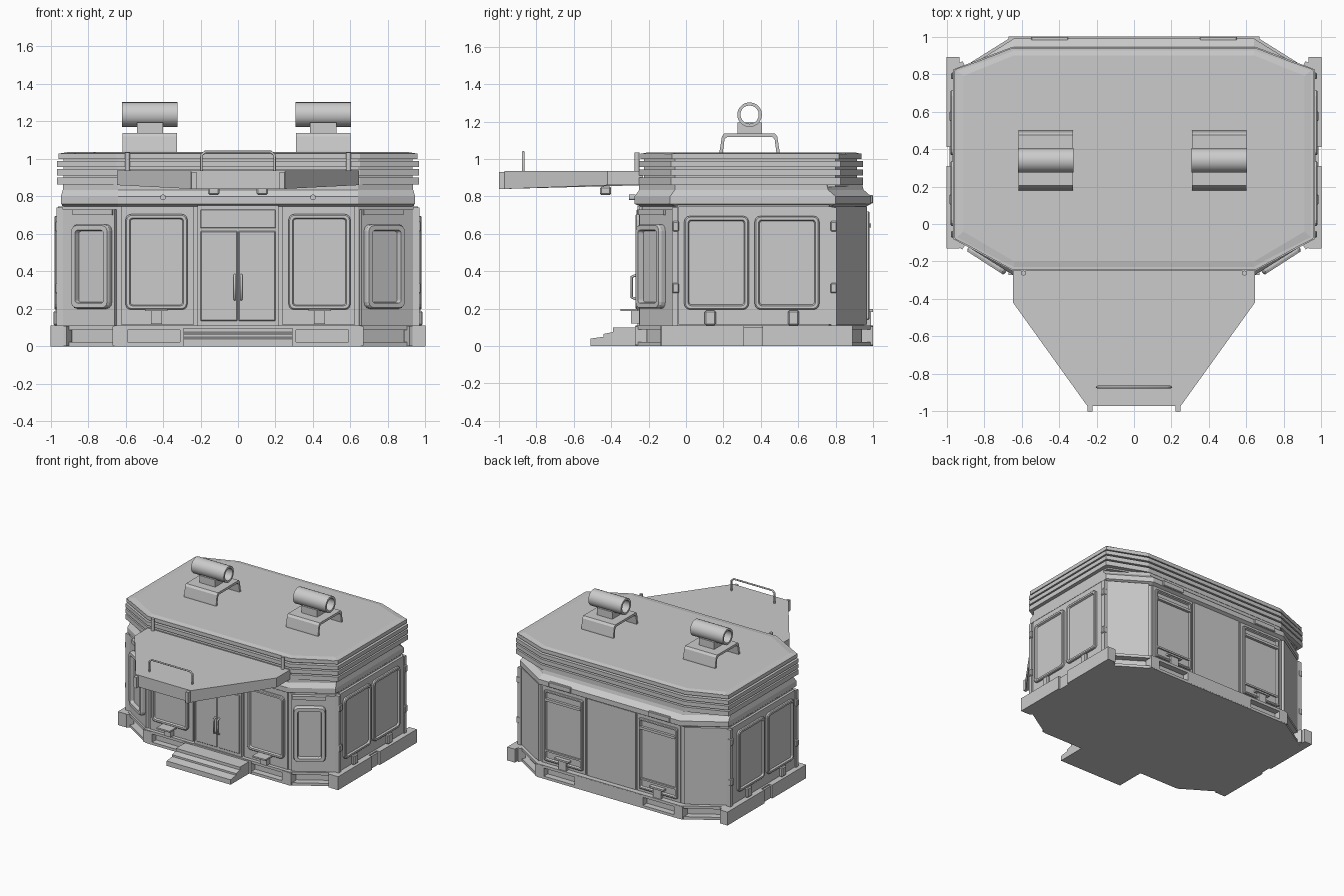
import bpy, bmesh, math
from mathutils import Vector, Matrix

if "Cube" in bpy.data.objects:
    bpy.data.objects.remove(bpy.data.objects["Cube"])


def finish(name, bm, smooth=False):
    bmesh.ops.recalc_face_normals(bm, faces=bm.faces)
    me = bpy.data.meshes.new(name)
    bm.to_mesh(me)
    bm.free()
    ob = bpy.data.objects.new(name, me)
    bpy.context.collection.objects.link(ob)
    if smooth:
        bpy.ops.object.select_all(action='DESELECT')
        ob.select_set(True)
        bpy.context.view_layer.objects.active = ob
        bpy.ops.object.shade_smooth_by_angle(angle=math.radians(40))
    return ob


def loft(name, rings, cap=True, closed=False, smooth=False):
    """Skin a stack of equal-length rings of 3D points."""
    bm = bmesh.new()
    vs = [[bm.verts.new(p) for p in r] for r in rings]
    pairs = list(zip(vs, vs[1:])) + ([(vs[-1], vs[0])] if closed else [])
    for a, b in pairs:
        for i in range(len(a)):
            j = (i + 1) % len(a)
            bm.faces.new((a[i], a[j], b[j], b[i]))
    if cap and not closed:
        bm.faces.new(vs[0])
        bm.faces.new(vs[-1])
    return finish(name, bm, smooth)


def prism(name, pts, z0, z1):
    return loft(name, [[(x, y, z) for x, y in pts] for z in (z0, z1)])


def octa(xw, y0, y1, f, b, cx=0.64):
    """Chamfered plan: half width, front, back, chamfer depths."""
    r = [(cx, y0), (xw, y0 + f), (xw, y1 - b), (cx, y1)]
    return r + [(-x, y) for x, y in reversed(r)]


def place(c, n):
    """Wall frame: local x along wall, y outward, z up."""
    n = Vector((n[0], n[1], 0)).normalized()
    m = Matrix((Vector((n.y, -n.x, 0)), n, Vector((0, 0, 1)))).transposed().to_4x4()
    return Matrix.Translation(c) @ m


def box(name, c, size, n=(0, 1), bevel=0):
    bm = bmesh.new()
    bmesh.ops.create_cube(bm, size=1)
    bmesh.ops.scale(bm, vec=size, verts=bm.verts)
    if bevel:
        bmesh.ops.bevel(bm, geom=bm.edges[:], offset=bevel, segments=1, affect='EDGES')
    bmesh.ops.transform(bm, matrix=place(c, n), verts=bm.verts)
    return finish(name, bm)


def round_rect(w, h, r, d, m, seg=3):
    pts = []
    for k, (sx, sz) in enumerate([(1, 1), (-1, 1), (-1, -1), (1, -1)]):
        for i in range(seg + 1):
            a = math.pi / 2 * (k + i / seg)
            pts.append(m @ Vector((sx * (w / 2 - r) + r * math.cos(a), d,
                                   sz * (h / 2 - r) + r * math.sin(a))))
    return pts


def window(name, c, n, w, h, depth=0.02, border=0.02, r=0.03, pane=0.006):
    """Raised rounded frame with a recessed pane."""
    m = place(c, n)
    spec = [(0, -0.01), (0, depth * .7), (.006, depth), (border, depth), (border + .006, pane)]
    loft(name, [round_rect(w - 2 * i, h - 2 * i, max(r - i * .6, .006), d, m) for i, d in spec])


def rail(name, pts, radius):
    cu = bpy.data.curves.new(name, 'CURVE')
    cu.dimensions = '3D'
    cu.bevel_depth, cu.bevel_resolution, cu.use_fill_caps = radius, 2, True
    sp = cu.splines.new('POLY')
    sp.points.add(len(pts) - 1)
    for p, q in zip(sp.points, pts):
        p.co = (*q, 1)
    bpy.context.collection.objects.link(bpy.data.objects.new(name, cu))


FR, BK = (0, -1), (0, 1)

# Base: two plates around a recessed core, giving open niches
base = octa(.97, -.27, 1.0, .20, .20, .65)
prism("base_bottom_plate", base, 0, .022)
prism("base_top_plate", base, .088, .11)
prism("base_core", octa(.93, -.22, .95, .19, .19, .63), .02, .09)
for s in (-1, 1):
    for x in (.27, .63):
        box("base_block_front", (s * x, -.24, .055), (.08, .064, .1), FR)
        box("base_block_back", (s * x, .97, .055), (.08, .062, .1), BK)
    for y, n in ((-.092, (.2, -.32)), (.825, (.2, .32))):
        box("base_corner_block", (s * .93, y, .055), (.07, .06, .108), (s * n[0], n[1]))
    for y, l in ((.09, .44), (.65, .48)):
        box("side_base_beam", (s * .965, y, .055), (l, .07, .11), (s, 0))
    box("side_base_link", (s * .955, .36, .05), (.12, .06, .1), (s, 0))
box("base_block_rear_centre", (0, .97, .055), (.5, .062, .1), BK)

# Entrance steps, from a side profile
step = [(-.51, 0), (-.51, .04), (-.44, .05), (-.44, .065), (-.39, .075), (-.39, .098), (-.24, .098), (-.24, 0)]
loft("entrance_steps", [[(x, y, z) for y, z in step] for x in (-.29, .29)])

# Wall core and cornice
prism("wall_core", octa(.94, -.235, .955, .19, .19), .1, .77)
cornice = [(.93, -.24, .96, .745), (.945, -.275, .99, .76), (.945, -.275, .99, .80),
           (.935, -.25, .95, .835), (.935, -.25, .94, .87)]
loft("cornice", [[(x, y, z) for x, y in octa(w, a, b, .19, .19)] for w, a, b, z in cornice])

# Roof: stacked slabs separated by grooves
prism("roof_core", octa(.93, -.225, .915, .165, .115), .85, 1.02)
for i, (z0, z1) in enumerate(((.862, .9), (.912, .945), (.957, .988), (1.0, 1.03))):
    g = .006 * (i == 3)
    o = octa(.965 - g, -.25 + g, .945 - g, .17, .12, .65)
    prism("roof_slab", o, z0, z1)
loft("roof_top", [[(x, y, z) for x, y in octa(w, a, b, .16, .11)]
                  for w, a, b, z in ((.955, -.24, .935, 1.028), (.91, -.2, .9, 1.036))])

# Front wall: double door
box("door_bay", (0, -.24, .43), (.43, .04, .64), FR)
for s in (-1, 1):
    box("door_leaf", (s * .101, -.258, .375), (.196, .02, .48), FR, .004)
    rail("door_handle", [(s * .017, -.265, .25), (s * .017, -.29, .26),
                         (s * .017, -.29, .37), (s * .017, -.265, .38)], .007)
box("door_lintel", (0, -.258, .68), (.4, .012, .1), FR, .003)

# Bays repeated left and right
for s in (-1, 1):
    cf, cb = (s * .2, -.31), (s * .19, .31)
    box("front_bay", (s * .43, -.235, .43), (.39, .03, .63), FR)
    window("front_window", (s * .435, -.25, .45), FR, .33, .51)
    box("front_shelf", (s * .435, -.305, .193), (.12, .09, .012), FR)
    box("front_shelf_bracket", (s * .435, -.27, .155), (.06, .05, .07), FR)
    box("front_corner_bay", (s * .79, -.147, .42), (.33, .03, .62), cf)
    window("front_corner_window", (s * .77, -.17, .425), cf, .24, .45, .045, .03, .035, .015)
    box("front_corner_sill", (s * .77, -.175, .715), (.25, .03, .03), cf)

    # Side wall with two windows
    box("side_bay", (s * .945, .37, .43), (.82, .03, .63), (s, 0))
    for y in (.163, .54):
        window("side_window", (s * .96, y, .445), (s, 0), .345, .5)
    for y in (.13, .575):
        box("side_bracket", (s * .97, y, .15), (.06, .03, .08), (s, 0), .008)
    for z in (.31, .64):
        for y in (-.055, .79):
            box("corner_clip", (s * .96, y, z), (.035, .035, .055), (s, 0), .006)
    box("corner_post_front", (s * .95, -.06, .42), (.03, .035, .64), (s, 0))
    box("corner_post_back", (s * .95, .79, .42), (.03, .035, .64), (s, 0))

    # Back wall: service doors and plain corner panels
    box("back_bay", (s * .43, .95, .43), (.39, .03, .63), BK)
    window("back_door", (s * .43, .965, .43), BK, .35, .58, .016, .016, .012, .002)
    box("back_door_bar", (s * .43, .975, .645), (.32, .026, .02), BK)
    box("back_door_ledge", (s * .43, .972, .225), (.32, .014, .014), BK)
    box("back_shelf", (s * .43, .98, .19), (.13, .04, .014), BK)
    box("back_shelf_bracket", (s * .43, .975, .15), (.07, .03, .08), BK)
    box("cornice_box", (s * .45, .985, .785), (.2, .03, .045), BK, .005)
    box("cornice_latch", (s * .42, .99, .785), (.07, .02, .03), BK)
    box("back_corner_panel", (s * .795, .868, .43), (.33, .03, .63), cb)

    # Front lamps
    lamp = place((s * .4, -.27, .795), FR)
    loft("front_lamp", [round_rect(.03, .03, .015, d, lamp) for d in (0, .035)])
box("back_centre_panel", (0, .95, .43), (.44, .036, .63), BK)

# Entrance canopy, a tapered slab
plan = [(.645, -.23), (.645, -.42), (.25, -.97), (-.25, -.97), (-.645, -.42), (-.645, -.23)]
loft("canopy", [[(x, y, z + (.02 if z < .9 and y > -.5 else 0)) for x, y in plan] for z in (.84, .937)])
rail("canopy_front_rail", [(-.195, -.87, .93), (-.195, -.87, 1.02), (-.175, -.87, 1.037),
                           (.175, -.87, 1.037), (.195, -.87, 1.02), (.195, -.87, .93)], .007)
for s in (-1, 1):
    box("canopy_peg", (s * .235, -.983, .885), (.025, .034, .09), FR)
    box("canopy_under_lamp", (s * .13, -.43, .83), (.06, .06, .045), FR, .008)
    rail("canopy_post", [(s * .59, -.262, .86), (s * .59, -.262, 1.035)], .014)

# Roof horns: folded stand, neck and hollow tube
stand = [(.18, 1.03), (.18, 1.045), (.192, 1.12), (.205, 1.137), (.475, 1.137), (.488, 1.12), (.5, 1.045),
         (.5, 1.03), (.484, 1.03), (.474, 1.105), (.46, 1.118), (.22, 1.118), (.206, 1.105), (.196, 1.03)]
for cx in (-.47, .455):
    loft("horn_stand", [[(cx + d, y, z) for y, z in stand] for d in (-.145, .145)])
    box("horn_neck", (cx, .34, 1.16), (.14, .13, .07))
    loft("horn_tube", [[(cx + d, .34 + r * math.cos(a), 1.237 + r * math.sin(a))
                        for a in (math.tau * k / 20 for k in range(20))]
                       for d, r in ((-.148, .066), (.148, .066), (.148, .049), (-.148, .049))],
         closed=True, smooth=True)
